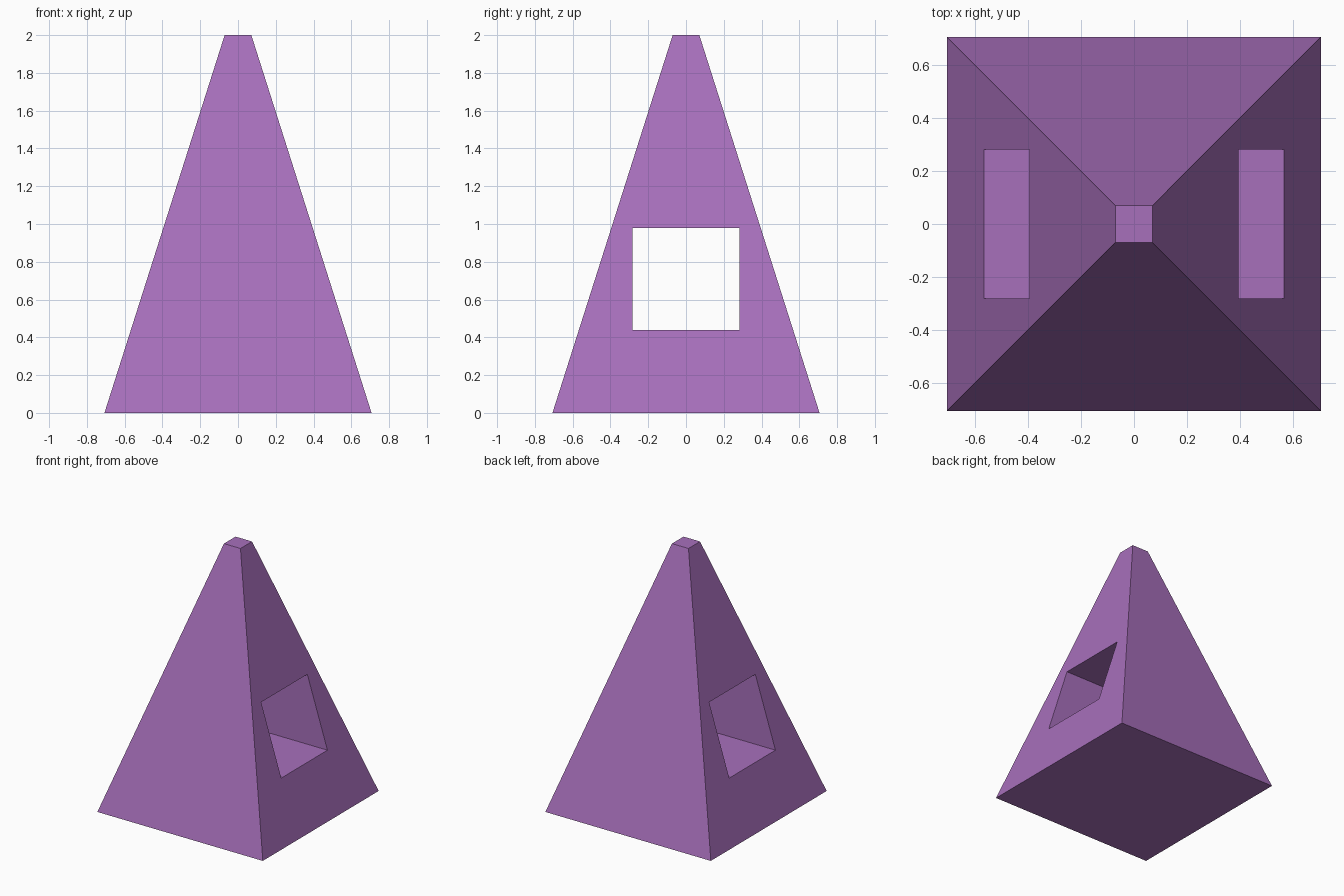
import bpy
from math import radians

if "Cube" in bpy.data.objects:
    bpy.data.objects.remove(bpy.data.objects["Cube"])

# Tapered square tower
bpy.ops.mesh.primitive_cone_add(vertices=4, radius1=1.0, radius2=0.1, depth=2.0,
                                location=(0, 0, 1), rotation=(0, 0, radians(45)))
tower = bpy.context.object
tower.name = "tapered_tower"
bpy.ops.object.transform_apply(location=True, rotation=True, scale=True)

# Rectangular window passing through from left to right
z_low, z_high, half_width = 0.44, 0.98, 0.282
bpy.ops.mesh.primitive_cube_add(size=1, location=(0, 0, (z_low + z_high) / 2))
cutter = bpy.context.object
cutter.name = "window_cutter"
cutter.scale = (3, 2 * half_width, z_high - z_low)
bpy.ops.object.transform_apply(location=True, rotation=True, scale=True)
cutter.hide_render = True

bpy.context.view_layer.objects.active = tower
cut = tower.modifiers.new("window", 'BOOLEAN')
cut.operation = 'DIFFERENCE'
cut.solver = 'EXACT'
cut.object = cutter
bpy.ops.object.modifier_apply(modifier=cut.name)
bpy.data.objects.remove(cutter, do_unlink=True)

# Purple finish
purple = bpy.data.materials.new("purple")
purple.diffuse_color = (0.39, 0.16, 0.50, 1)
purple.use_nodes = True
purple.node_tree.nodes["Principled BSDF"].inputs["Base Color"].default_value = purple.diffuse_color
tower.data.materials.clear()
tower.data.materials.append(purple)
